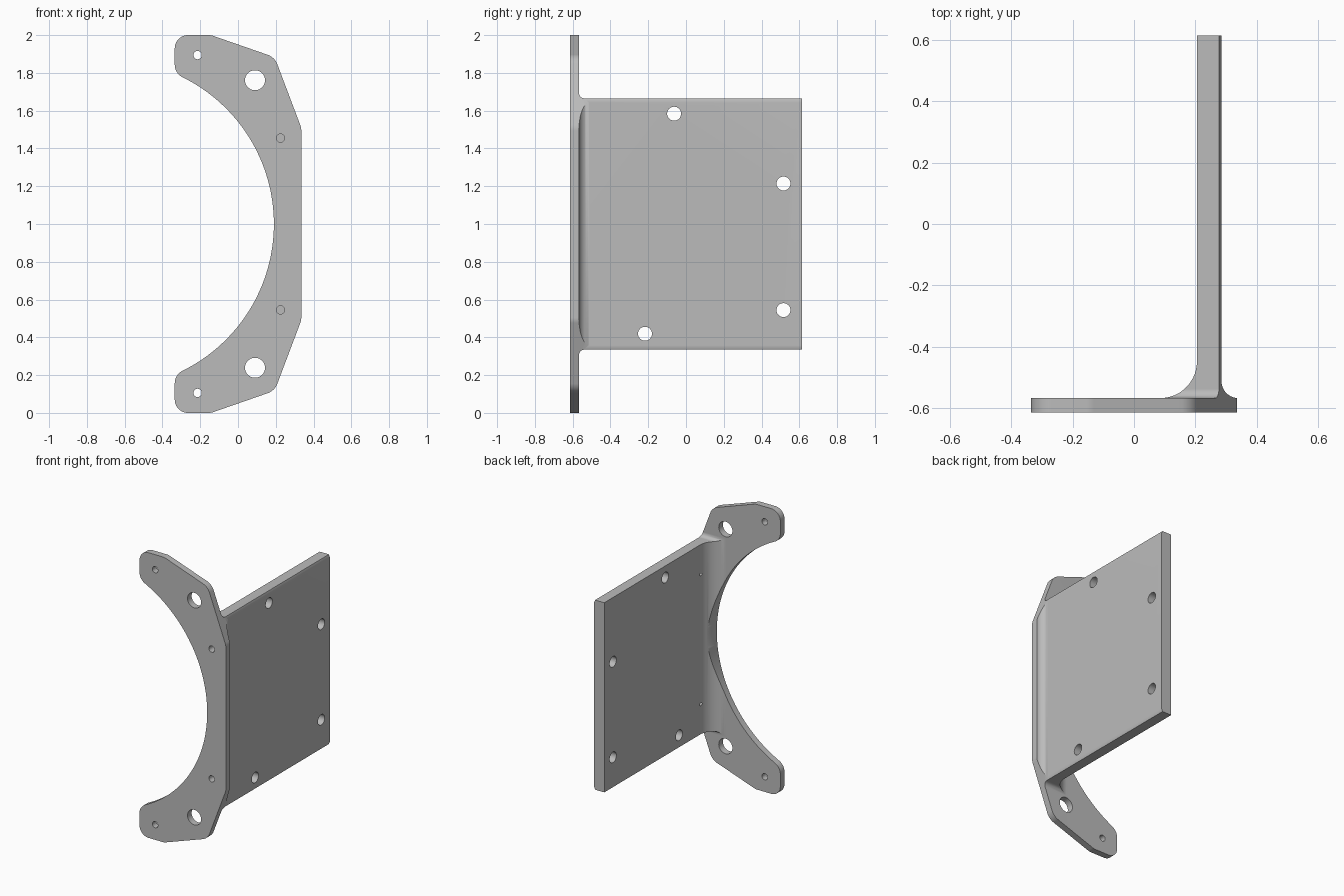
import bpy, bmesh
from math import cos, sin, tan, tau
from mathutils import Vector

cube = bpy.data.objects.get("Cube")
if cube:
    bpy.data.objects.remove(cube, do_unlink=True)

FRONT, REAR, BACK = -0.613, 0.613, -0.567   # flange front, plate end, flange back
INNER, OUTER = 0.205, 0.285                 # plate faces in x
LOW, HIGH = 0.335, 1.665                    # plate edges in z

# Map profile coordinates (u, v) and depth w to space for each extrusion axis
PLACE = {"x": lambda u, v, w: (w, u, v),
         "y": lambda u, v, w: (u, w, v),
         "z": lambda u, v, w: (u, v, w)}


def rounded(points, steps=10):
    """Round each (u, v, radius) corner; (u, v) corners stay sharp."""
    out = []
    for i, p in enumerate(points):
        corner = Vector(p[:2])
        if len(p) == 2:
            out.append(corner)
            continue
        radius = p[2]
        d1 = (Vector(points[i - 1][:2]) - corner).normalized()
        d2 = (Vector(points[(i + 1) % len(points)][:2]) - corner).normalized()
        half = d1.angle(d2) / 2
        centre = corner + (d1 + d2).normalized() * (radius / sin(half))
        trim = radius / tan(half)
        a = (corner + d1 * trim - centre).normalized()
        b = (corner + d2 * trim - centre).normalized()
        turn = a.angle(b)
        for k in range(steps + 1):
            t = turn * k / steps
            out.append(centre + (a * sin(turn - t) + b * sin(t)) * (radius / sin(turn)))
    return out


def add_prism(bm, profile, axis, start, end):
    rings = [[bm.verts.new(PLACE[axis](u, v, w)) for u, v in profile] for w in (start, end)]
    n = len(profile)
    bm.faces.new(rings[0])
    bm.faces.new(rings[1])
    for i in range(n):
        j = (i + 1) % n
        bm.faces.new((rings[0][i], rings[0][j], rings[1][j], rings[1][i]))


def make_object(name, prisms):
    bm = bmesh.new()
    for prism in prisms:
        add_prism(bm, *prism)
    bmesh.ops.recalc_face_normals(bm, faces=bm.faces[:])
    mesh = bpy.data.meshes.new(name)
    bm.to_mesh(mesh)
    bm.free()
    obj = bpy.data.objects.new(name, mesh)
    bpy.context.scene.collection.objects.link(obj)
    return obj


def circle(u, v, r, n=32):
    return [(u + r * cos(tau * k / n), v + r * sin(tau * k / n)) for k in range(n)]


def combine(obj, cutter, operation):
    cutter.hide_render = True
    mod = obj.modifiers.new("cut", "BOOLEAN")
    mod.operation, mod.solver, mod.object = operation, "EXACT", cutter
    bpy.context.view_layer.objects.active = obj
    bpy.ops.object.modifier_apply(modifier=mod.name)
    bpy.data.objects.remove(cutter, do_unlink=True)


# Flange and plate seen from above, with the two long fillets
plan = rounded([(-0.5, FRONT), (0.5, FRONT), (0.5, BACK), (OUTER, BACK, 0.055),
                (OUTER, REAR), (INNER, REAR), (INNER, BACK, 0.12), (-0.5, BACK)], 14)
bracket = make_object("bracket", [(plan, "z", -0.1, 2.1)])

# Side profile, trimming the plate height with small fillets at the flange
edge = BACK + 0.0002
side = rounded([(-0.8, -0.2), (edge, -0.2), (edge, LOW, 0.03), (0.8, LOW),
                (0.8, HIGH), (edge, HIGH, 0.03), (edge, 2.2), (-0.8, 2.2)])
combine(bracket, make_object("side_trim", [(side, "x", -0.7, 0.7)]), "INTERSECT")

# Crescent outline, mirrored about mid height, with the large bore arc
upper = [(-0.335, 1.798, 0.075), (-0.335, 2, 0.07), (-0.143, 2, 0.08),
         (0.194, 1.883, 0.085), (0.335, 1.51, 0.08)]
lower = [(x, 2 - z, r) for x, z, r in reversed(upper)]
sweep, segments = 1.11, 64
angles = [sweep * (2 * k / segments - 1) for k in range(segments + 1)]
bore = [(-0.676 + 0.866 * cos(a), 1 + 0.866 * sin(a)) for a in angles]
outline = rounded(upper + lower + bore)
combine(bracket, make_object("outline_trim", [(outline, "y", -0.9, 0.9)]), "INTERSECT")

# Flange holes in mirrored pairs; the pair under the plate is blind
drills = []
for x, z, r, end in ((0.09, 1.761, 0.053, -0.5), (-0.214, 1.894, 0.022, -0.5),
                     (0.225, 1.455, 0.022, -0.45)):
    for height in (z, 2 - z):
        drills.append((circle(x, height, r), "y", -0.7, end))

# Plate holes
for y, z in ((-0.063, 1.584), (0.516, 1.214), (0.516, 0.544), (-0.217, 0.419)):
    drills.append((circle(y, z, 0.037), "x", 0.1, 0.4))
combine(bracket, make_object("drills", drills), "DIFFERENCE")

# Grey finish
grey = bpy.data.materials.new("plain_grey")
grey.use_nodes = True
colour = (0.5, 0.5, 0.5, 1)
grey.diffuse_color = colour
grey.node_tree.nodes["Principled BSDF"].inputs["Base Color"].default_value = colour
bracket.data.materials.clear()
bracket.data.materials.append(grey)
for face in bracket.data.polygons:
    face.material_index = 0

# Smooth fillets and holes, crisp edges and flat faces
bpy.ops.object.select_all(action="DESELECT")
bracket.select_set(True)
bpy.context.view_layer.objects.active = bracket
bpy.ops.object.shade_smooth_by_angle()
weighted = bracket.modifiers.new("flat_faces", "WEIGHTED_NORMAL")
weighted.keep_sharp = True
